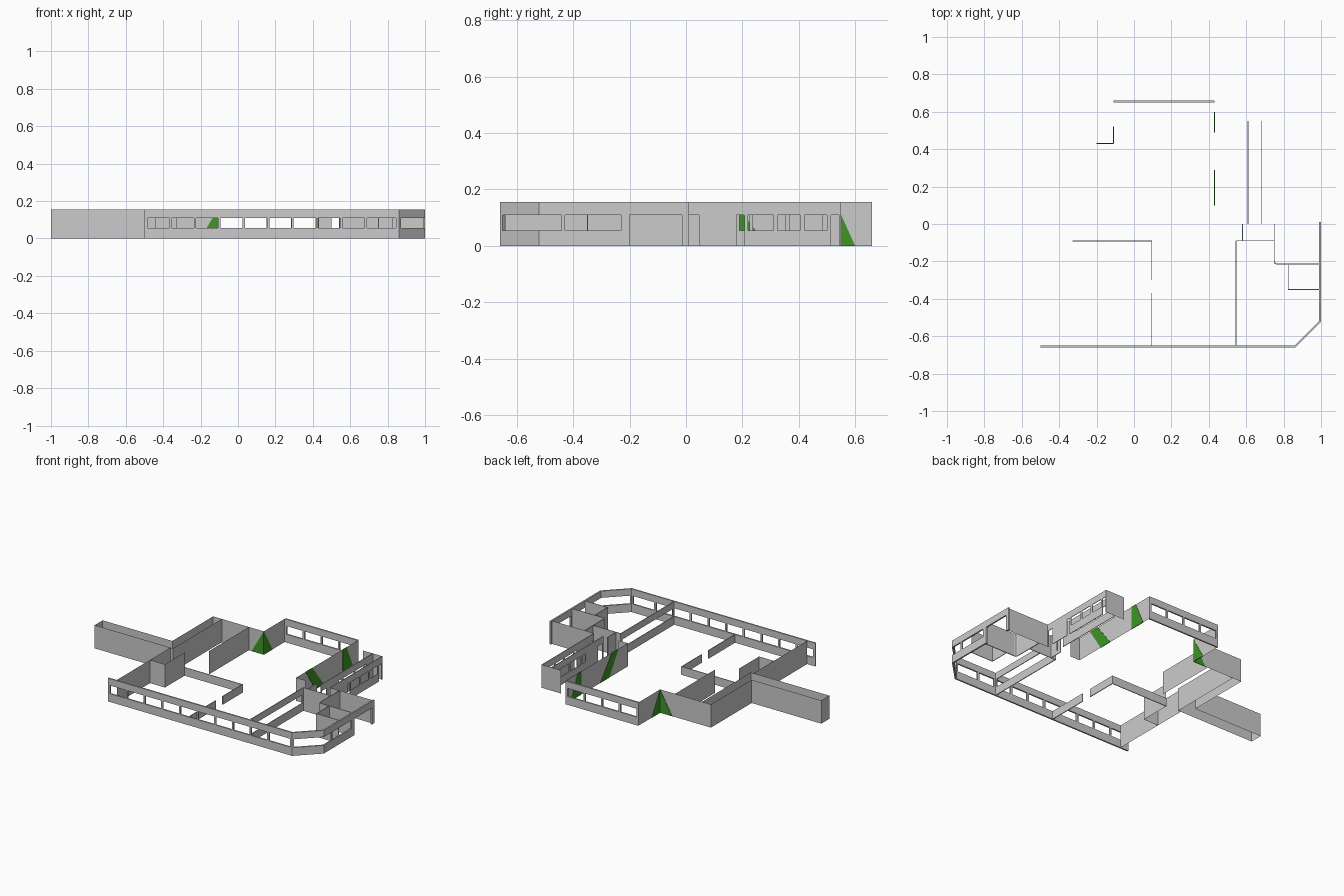
import bpy, bmesh
from mathutils import Vector

if "Cube" in bpy.data.objects:
    bpy.data.objects.remove(bpy.data.objects["Cube"])

H, SILL, HEAD = 0.155, 0.055, 0.11     # wall top, window sill, opening head

green = bpy.data.materials.new("green")
green.diffuse_color = (0.05, 0.3, 0.02, 1)
green.use_nodes = True
green.node_tree.nodes["Principled BSDF"].inputs["Base Color"].default_value = green.diffuse_color


def make_object(name, bm, thick):
    me = bpy.data.meshes.new(name)
    bm.to_mesh(me)
    bm.free()
    ob = bpy.data.objects.new(name, me)
    bpy.context.collection.objects.link(ob)
    if thick:
        m = ob.modifiers.new("thickness", 'SOLIDIFY')
        m.thickness, m.offset, m.use_even_offset = thick, 0, True
    return ob


def wall(name, path, thick=0.0, windows=(), doors=(), top=H):
    """Wall along a plan path; openings are (start, end) distances along it."""
    pts = [Vector(p) for p in path]
    dist = [0.0]
    for p, q in zip(pts, pts[1:]):
        dist.append(dist[-1] + (q - p).length)

    def at(s):
        for i in range(len(pts) - 1):
            if s <= dist[i + 1] + 1e-6:
                t = (s - dist[i]) / (dist[i + 1] - dist[i])
                return pts[i].lerp(pts[i + 1], t)
        return pts[-1]

    cuts = sorted({round(s, 4) for s in dist} |
                  {round(s, 4) for o in list(windows) + list(doors) for s in o})
    levels = [0, SILL, HEAD, H] if (windows or doors) else [0, top]
    bm, cache = bmesh.new(), {}

    def vert(s, z):
        if (s, z) not in cache:
            p = at(s)
            cache[s, z] = bm.verts.new((p.x, p.y, z))
        return cache[s, z]

    for a, b in zip(cuts, cuts[1:]):
        mid = (a + b) / 2
        win = any(o[0] < mid < o[1] for o in windows)
        door = any(o[0] < mid < o[1] for o in doors)
        for z0, z1 in zip(levels, levels[1:]):
            if (win and z0 == SILL) or (door and z0 < HEAD):
                continue
            bm.faces.new((vert(a, z0), vert(b, z0), vert(b, z1), vert(a, z1)))
    return make_object(name, bm, thick)


def patch(name, pts):
    """Green painted area lying on a wall, seen from both sides."""
    bm = bmesh.new()
    bm.faces.new([bm.verts.new(p) for p in pts])
    make_object(name, bm, 0.004).data.materials.append(green)


# Outer shell: front, chamfered corner and east side
front_windows = [(0.015 + 0.1305 * i, 0.133 + 0.1305 * i) for i in range(9)] + [(1.19, 1.345)]
wall("outer_wall", [(-0.5, -0.655), (0.86, -0.655), (0.995, -0.52), (0.995, 0.01)], 0.01,
     windows=front_windows + [(1.37, 1.63), (1.641, 1.841)], doors=[(1.871, 2.056)])

# Back wall with four windows
wall("back_wall", [(-0.11, 0.655), (0.43, 0.655)], 0.01,
     windows=[(0.015 + 0.1305 * i, 0.133 + 0.1305 * i) for i in range(4)])

# Hall side walls
wall("hall_west_wall", [(-0.42, 0.43), (-0.11, 0.43), (-0.11, 0.66)])
wall("hall_divider", [(-0.22, 0.01), (-0.22, 0.43)])
wall("hall_east_wall", [(0.43, 0.66), (0.43, 0.0), (0.5, 0.0)])

# West wing and its back corridor
wall("west_wing_outer", [(-0.42, -0.084), (-1, -0.084), (-1, 0), (-0.485, 0),
                         (-0.485, 0.43), (-0.42, 0.43), (-0.42, -0.084)])
wall("west_lobby", [(-0.33, -0.09), (-0.33, -0.3), (-0.44, -0.3)])
wall("west_lobby_side", [(-0.44, -0.084), (-0.44, -0.65)])

# Low partitions in the middle
wall("low_partition", [(-0.33, -0.09), (0.095, -0.09), (0.095, -0.3)], 0.005, top=SILL)
wall("low_partition_front", [(0.095, -0.37), (0.095, -0.65)], 0.005, top=SILL)

# East rooms
wall("glazed_partition", [(0.545, -0.65), (0.545, -0.09)], 0.005, windows=[(0.01, 0.545)])
wall("east_partition", [(0.545, -0.09), (0.75, -0.09)], 0.004)
wall("east_stub", [(0.58, -0.09), (0.58, 0.0)], 0.004)
wall("east_room", [(0.75, 0.0), (0.75, -0.2), (0.754, -0.211), (0.765, -0.215),
                   (0.99, -0.215)], 0.005)
wall("east_closet", [(0.825, -0.215), (0.825, -0.35), (0.99, -0.35)], 0.004)
wall("east_room_back", [(0.68, 0.0), (0.99, 0.0)])

# North-east corridor
wall("corridor_east", [(0.68, 0.0), (0.68, 0.55)], 0.004,
     windows=[(0.22, 0.31), (0.325, 0.405), (0.42, 0.5)],
     doors=[(0.01, 0.047), (0.18, 0.207), (0.515, 0.543)])
wall("corridor_west", [(0.61, 0.0), (0.61, 0.55)], 0.004,
     windows=[(0.19, 0.225), (0.237, 0.353), (0.367, 0.483)], doors=[(0.01, 0.06)])
wall("corridor_end", [(0.54, 0.55), (0.68, 0.55)])

# Green painted areas
patch("green_stripe", [(0.43, 0.1, H), (0.43, 0.17, H), (0.43, 0.29, 0), (0.43, 0.2, 0)])
patch("green_wedge", [(0.43, 0.49, H), (0.43, 0.53, H), (0.43, 0.6, 0), (0.43, 0.49, 0)])
patch("green_corner_a", [(-0.11, 0.43, H), (-0.2, 0.43, 0), (-0.11, 0.43, 0)])
patch("green_corner_b", [(-0.11, 0.43, H), (-0.11, 0.52, 0), (-0.11, 0.43, 0)])
